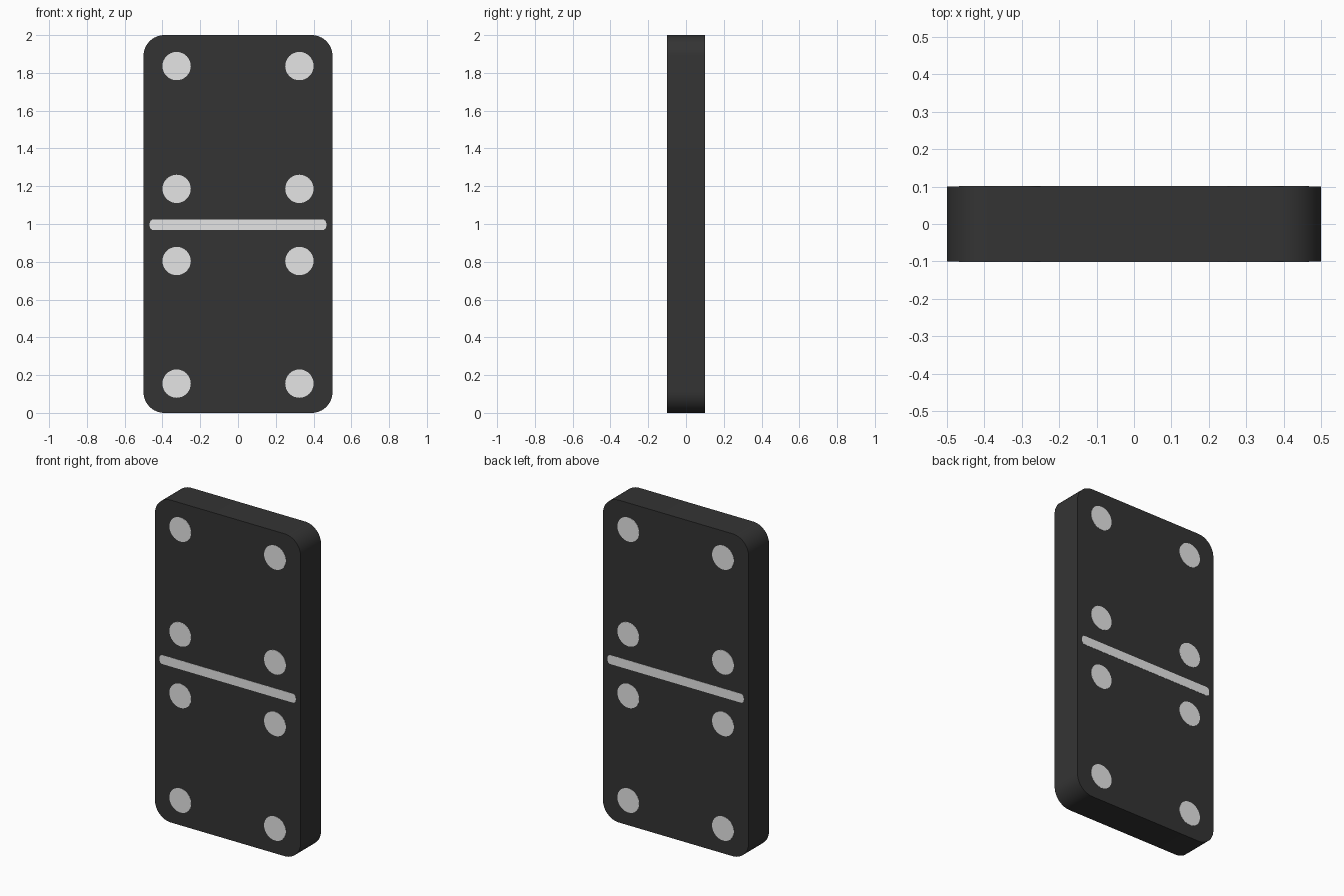
import bpy, bmesh, math

if "Cube" in bpy.data.objects:
    bpy.data.objects.remove(bpy.data.objects["Cube"])


def material(name, value):
    m = bpy.data.materials.new(name)
    m.diffuse_color = (value, value, value, 1)
    m.use_nodes = True
    m.node_tree.nodes["Principled BSDF"].inputs["Base Color"].default_value = m.diffuse_color
    return m


BLACK = material("charcoal black", 0.034)
WHITE = material("off white", 0.78)


def slab(name, x, z, w, h, r, y0, y1, mat, seg=12):
    """Rounded rectangle in the XZ plane, extruded from y0 to y1."""
    bm = bmesh.new()
    verts = []
    for i, (sx, sz) in enumerate([(1, 1), (-1, 1), (-1, -1), (1, -1)]):
        for k in range(seg + 1):
            a = math.pi / 2 * (i + k / seg)
            verts.append(bm.verts.new((x + sx * (w / 2 - r) + r * math.cos(a), y0,
                                       z + sz * (h / 2 - r) + r * math.sin(a))))
    bmesh.ops.remove_doubles(bm, verts=verts, dist=1e-5)
    face = bm.faces.new(list(bm.verts))
    ext = bmesh.ops.extrude_face_region(bm, geom=[face])
    moved = [v for v in ext["geom"] if isinstance(v, bmesh.types.BMVert)]
    bmesh.ops.translate(bm, verts=moved, vec=(0, y1 - y0, 0))
    bmesh.ops.recalc_face_normals(bm, faces=bm.faces)
    me = bpy.data.meshes.new(name)
    bm.to_mesh(me)
    bm.free()
    me.materials.append(mat)
    ob = bpy.data.objects.new(name, me)
    bpy.context.collection.objects.link(ob)
    bpy.ops.object.select_all(action='DESELECT')
    ob.select_set(True)
    bpy.context.view_layer.objects.active = ob
    bpy.ops.object.shade_smooth_by_angle(angle=math.radians(30))
    return ob


# Tile body
slab("tile_body", 0, 1, 1.0, 2.0, 0.11, -0.1, 0.1, BLACK)

# Painted dividing bar and four pips per half, on both faces
for side, s in (("front", -1), ("back", 1)):
    y0, y1 = s * 0.099, s * 0.1015
    slab(f"{side}_divider", 0, 0.996, 0.935, 0.056, 0.02, y0, y1, WHITE, 4)
    for x in (-0.325, 0.325):
        for z in (0.155, 0.804, 1.186, 1.836):
            slab(f"{side}_pip", x, z, 0.15, 0.15, 0.075, y0, y1, WHITE, 8)
